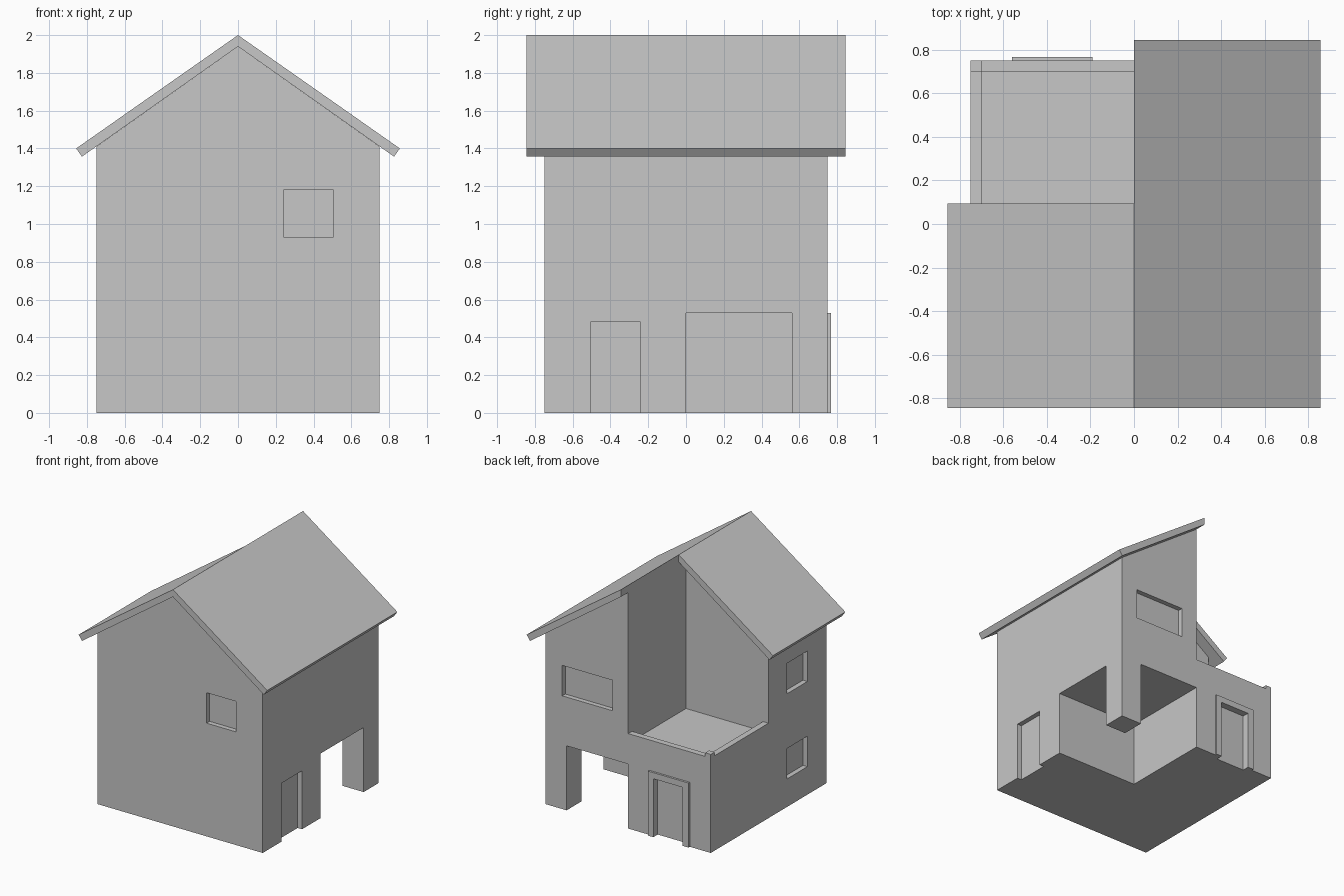
import bpy
import bmesh

cube = bpy.data.objects.get("Cube")
if cube:
    bpy.data.objects.remove(cube, do_unlink=True)

plaster = bpy.data.materials.new("plain_grey")
plaster.use_nodes = True
GREY = (0.57, 0.57, 0.57, 1)
plaster.diffuse_color = GREY
plaster.node_tree.nodes["Principled BSDF"].inputs["Base Color"].default_value = GREY


def prism(name, profile, y0, y1):
    """Extrude an x-z profile along y."""
    bm = bmesh.new()
    face = bm.faces.new([bm.verts.new((x, y0, z)) for x, z in profile])
    ext = bmesh.ops.extrude_face_region(bm, geom=[face])
    verts = [v for v in ext["geom"] if isinstance(v, bmesh.types.BMVert)]
    bmesh.ops.translate(bm, verts=verts, vec=(0, y1 - y0, 0))
    bmesh.ops.recalc_face_normals(bm, faces=bm.faces)
    mesh = bpy.data.meshes.new(name)
    bm.to_mesh(mesh)
    bm.free()
    mesh.materials.append(plaster)
    obj = bpy.data.objects.new(name, mesh)
    bpy.context.collection.objects.link(obj)
    return obj


def box(name, x, y, z):
    return prism(name, [(x[0], z[0]), (x[1], z[0]), (x[1], z[1]), (x[0], z[1])], *y)


def cut(target, x, y, z):
    """Subtract a box from the target and discard the cutter."""
    cutter = box("cutter", x, y, z)
    cutter.hide_render = True
    mod = target.modifiers.new("cut", "BOOLEAN")
    mod.operation = "DIFFERENCE"
    mod.solver = "EXACT"
    mod.object = cutter
    bpy.context.view_layer.objects.active = target
    bpy.ops.object.modifier_apply(modifier=mod.name)
    bpy.data.objects.remove(cutter, do_unlink=True)


W = 0.75          # half width of the house
RECESS = 0.04     # depth of windows and doors
INNER = W - RECESS
NEAR, FAR = 0.24, 0.505
UPPER, LOWER, DOOR = (0.93, 1.18), (0.23, 0.48), (-0.1, 0.48)

# Gabled house body
house = prism("house_walls", [(-W, 0), (W, 0), (W, 1.41), (0, 1.94), (-W, 1.41)], -W, W)

# Open carport below, terrace with parapet above
cut(house, (0, 1), (0, 1), (-0.1, 0.53))
cut(house, (-1, 0), (0, 1), (0.78, 2.2))
cut(house, (-0.70, 0), (0, 0.70), (0.70, 1))

# Windows and doors
cut(house, (NEAR, FAR), (-1, -INNER), UPPER)
cut(house, (0.145, 0.60), (INNER, 1), UPPER)
cut(house, (-FAR, -NEAR), (INNER, 1), DOOR)
cut(house, (INNER, 1), (-FAR, -NEAR), DOOR)
for heights in (UPPER, LOWER):
    cut(house, (-1, -INNER), (-FAR, -NEAR), heights)

# Corner supports
box("carport_pillar", (0.56, W), (0.56, W), (0, 0.53))
box("terrace_corner_post", (-W, -0.70), (0.70, W), (0.78, 0.81))

# Raised surround of the back door
prism("back_door_frame",
      [(-0.56, 0), (-0.56, 0.53), (-0.19, 0.53), (-0.19, 0),
       (-NEAR, 0), (-NEAR, 0.48), (-FAR, 0.48), (-FAR, 0)], W, 0.767)

# Roof slopes, the left one stopping short over the terrace
for name, side, end in (("roof_long_slope", 1, 0.845), ("roof_short_slope", -1, 0.095)):
    prism(name, [(0, 2), (side * 0.857, 1.4), (side * 0.826, 1.357), (0, 1.94)], -0.845, end)
